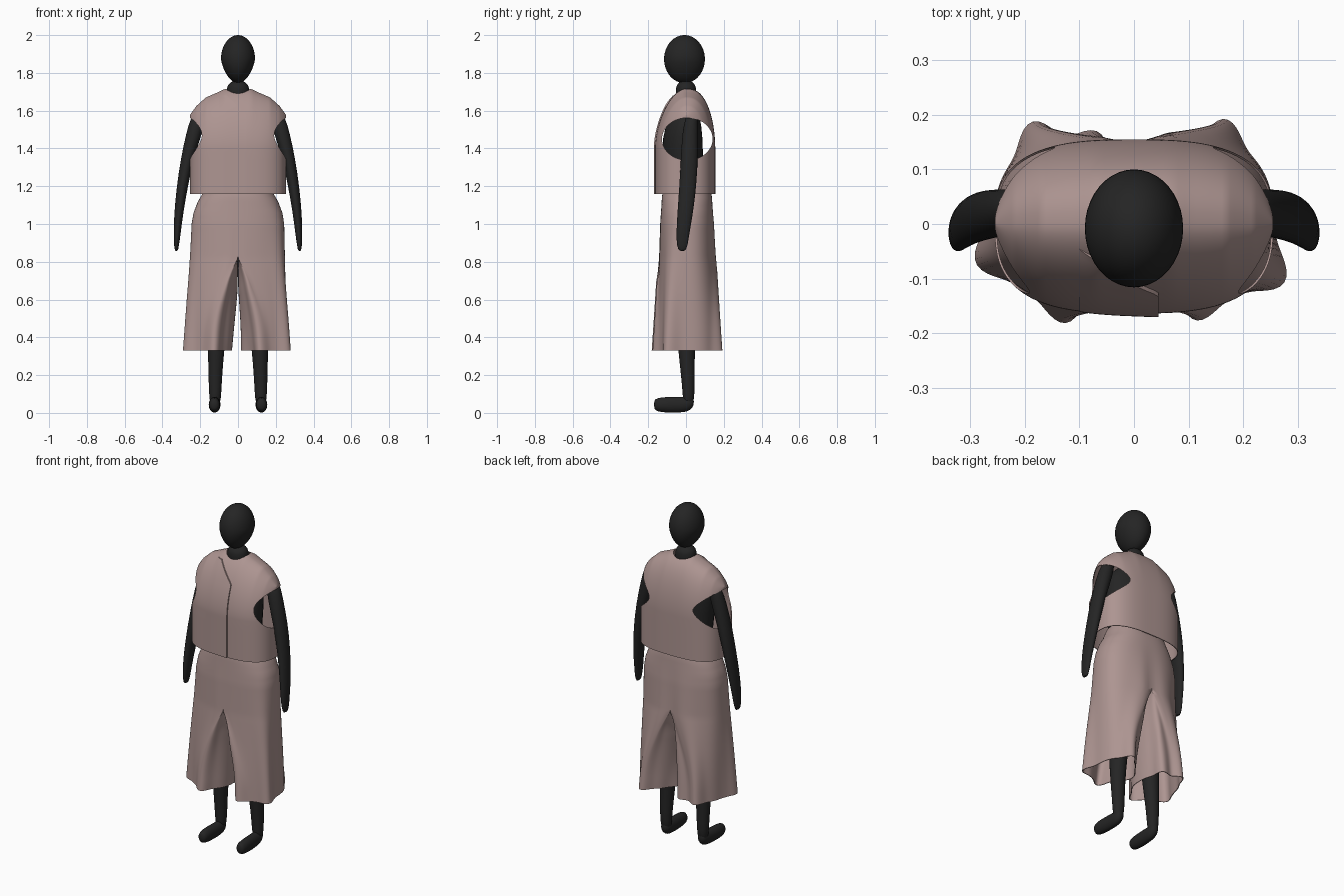
import bpy, bmesh
from math import sin, cos, pi, radians, copysign, exp

cube = bpy.data.objects.get("Cube")
if cube:
    bpy.data.objects.remove(cube)


def material(name, rgb):
    m = bpy.data.materials.new(name)
    m.use_nodes = True
    m.diffuse_color = (*rgb, 1)
    m.node_tree.nodes["Principled BSDF"].inputs["Base Color"].default_value = (*rgb, 1)
    return m


black = material("matte black", (0.018, 0.018, 0.018))
cloth = material("dusty rose cloth", (0.42, 0.30, 0.285))


def clamp(v):
    return max(0.0, min(1.0, v))


def interp(table, v):
    """Piecewise linear lookup in ascending (key, value) pairs."""
    for (a, p), (b, q) in zip(table, table[1:]):
        if v <= b:
            return p + (q - p) * clamp((v - a) / (b - a))
    return table[-1][1]


def select_only(*obs):
    bpy.ops.object.select_all(action="DESELECT")
    for ob in obs:
        ob.select_set(True)
    bpy.context.view_layer.objects.active = obs[0]


def smooth(ob, angle=60):
    select_only(ob)
    bpy.ops.object.shade_smooth_by_angle(angle=radians(angle))


def apply_modifiers(ob):
    select_only(ob)
    for mod in list(ob.modifiers):
        bpy.ops.object.modifier_apply(modifier=mod.name)


def loft(name, stacks, mat, caps=True, drop=None, angle=60):
    """Skin one or more stacks of closed rings into one smooth object."""
    bm = bmesh.new()
    for rings in stacks:
        rows = [[bm.verts.new(p) for p in ring] for ring in rings]
        n = len(rows[0])
        for lo, hi in zip(rows, rows[1:]):
            for i in range(n):
                j = (i + 1) % n
                bm.faces.new((lo[i], lo[j], hi[j], hi[i]))
        if caps:
            bm.faces.new(rows[0][::-1])
            bm.faces.new(rows[-1])
    if drop:
        gone = [f for f in bm.faces if all(drop(v.co) for v in f.verts)]
        bmesh.ops.delete(bm, geom=gone, context="FACES")
    bmesh.ops.remove_doubles(bm, verts=bm.verts, dist=0.0004)
    bmesh.ops.recalc_face_normals(bm, faces=bm.faces)
    mesh = bpy.data.meshes.new(name)
    bm.to_mesh(mesh)
    bm.free()
    ob = bpy.data.objects.new(name, mesh)
    bpy.context.collection.objects.link(ob)
    mesh.materials.append(mat)
    smooth(ob, angle)
    return ob


def limb(name, sections, side=1, along_y=False):
    """Rounded body part from (height, x, y, rx, ry) sections."""
    rings = []
    for h, x, d, rx, rd in sections:
        ring = []
        for k in range(16):
            a = 2 * pi * k / 16
            px, pd = side * (x + rx * cos(a)), d + rd * sin(a)
            ring.append((px, h, pd) if along_y else (px, pd, h))
        rings.append(ring)
    ob = loft(name, [rings], black)
    sub = ob.modifiers.new("round", "SUBSURF")
    sub.levels = sub.render_levels = 1


# Head: egg shape with a narrow chin
bpy.ops.mesh.primitive_uv_sphere_add(segments=40, ring_count=24, radius=1)
head = bpy.context.object
head.name = "head"
for v in head.data.vertices:
    x, y, z = v.co
    taper = 1 + 0.2 * min(z, 0)
    v.co = (0.09 * x * taper, -0.008 + 0.108 * y, 1.873 + 0.127 * z)
head.data.materials.append(black)
smooth(head)

# Torso and neck
limb("torso", [(0.76, 0, 0, 0.10, 0.07), (0.82, 0, 0, 0.15, 0.10), (1.0, 0, 0, 0.165, 0.11),
               (1.2, 0, -0.01, 0.145, 0.10), (1.4, 0, -0.02, 0.168, 0.114),
               (1.52, 0, -0.015, 0.175, 0.10), (1.58, 0, 0, 0.15, 0.07),
               (1.63, 0, 0.005, 0.08, 0.055), (1.69, 0, 0, 0.06, 0.055),
               (1.725, 0, 0, 0.06, 0.055), (1.742, 0, 0, 0.05, 0.045), (1.76, 0, 0, 0.025, 0.025)])

# Arms, legs and feet
for side, tag in ((1, "left"), (-1, "right")):
    limb(tag + "_arm", [(1.61, 0.195, 0.04, 0.015, 0.015), (1.57, 0.21, 0.03, 0.04, 0.034),
                        (1.48, 0.232, 0.022, 0.043, 0.043), (1.35, 0.268, 0.018, 0.035, 0.046),
                        (1.2, 0.295, 0.01, 0.03, 0.046), (1.05, 0.315, -0.005, 0.024, 0.042),
                        (0.95, 0.322, -0.017, 0.019, 0.035), (0.88, 0.326, -0.02, 0.013, 0.029),
                        (0.855, 0.326, -0.02, 0.007, 0.015)], side)
    limb(tag + "_leg", [(0.85, 0.09, 0, 0.07, 0.08), (0.6, 0.105, 0, 0.06, 0.065),
                        (0.33, 0.116, 0.002, 0.044, 0.044), (0.2, 0.12, 0.01, 0.037, 0.037),
                        (0.1, 0.121, 0.014, 0.033, 0.032), (0.04, 0.121, 0.012, 0.028, 0.027)], side)
    limb(tag + "_foot", [(-0.17, 0.125, 0.044, 0.016, 0.022), (-0.155, 0.125, 0.043, 0.029, 0.037),
                         (-0.1, 0.125, 0.043, 0.032, 0.043), (-0.03, 0.122, 0.043, 0.03, 0.042),
                         (0.01, 0.121, 0.047, 0.029, 0.041), (0.03, 0.121, 0.055, 0.024, 0.033),
                         (0.042, 0.121, 0.06, 0.012, 0.018)], side, along_y=True)

# Vest: boxy tube whose panels close along a sloping shoulder line
SHOULDER = [(0, 1.72), (0.07, 1.715), (0.1, 1.70), (0.17, 1.67), (0.22, 1.625), (0.26, 1.57)]
HEM, CHEST, HALF, POWER, COLS = 1.16, 1.40, 0.255, 0.7, 144


def panel_depth(h, front):
    """Distance of the front or back panel from the shoulder line."""
    return 0.164 * (1 - h ** 1.7) ** 0.57 if front else 0.155 * (1 - h ** 1.9) ** 0.4


def vest_point(a, level):
    cx, cy = cos(a), sin(a)
    x = HALF * copysign(abs(cx) ** POWER, cx)
    h = clamp(level)
    z = CHEST + (interp(SHOULDER, abs(x)) - CHEST) * h + (CHEST - HEM) * min(level, 0)
    return x, copysign(abs(cy) ** POWER, cy) * panel_depth(h, cy < 0), z


levels = [-1, -0.75, -0.5, -0.25] + [1 - (1 - k / 36) ** 1.5 for k in range(37)]
vest = loft("vest", [[[vest_point(2 * pi * (k + 0.5) / COLS, v) for k in range(COLS)]
                      for v in levels]], cloth, caps=False)
vest.modifiers.new("thickness", "SOLIDIFY").thickness = 0.004


def cutter(name, loc, rot, scale):
    bpy.ops.mesh.primitive_cylinder_add(vertices=48, radius=1, depth=1, location=loc, rotation=rot)
    ob = bpy.context.object
    ob.name = name
    ob.scale = scale
    ob.hide_render = True
    mod = vest.modifiers.new(name, "BOOLEAN")
    mod.operation, mod.solver, mod.object = "DIFFERENCE", "EXACT", ob
    return ob


# Armholes and neckline
cutters = [cutter("armhole_cutter", (0, 0.007, 1.45), (0, pi / 2, 0), (0.112, 0.134, 1)),
           cutter("neck_cutter", (0, 0.006, 1.72), (0, 0, 0), (0.066, 0.06, 0.2))]
apply_modifiers(vest)
smooth(vest, 40)
for ob in cutters:
    bpy.data.objects.remove(ob)


# Overlapping front flap, its edge turning diagonally to the neck
def flap_ring(z):
    edge = 0.045 - 1.05 * max(0, z - 1.58)
    outer, inner = [], []
    for k in range(13):
        s = k / 12
        x = -0.1 + (edge + 0.1) * s
        h = clamp((z - CHEST) / (interp(SHOULDER, abs(x)) - CHEST))
        y = -panel_depth(h, True) * (1 - (abs(x) / HALF) ** (2 / POWER)) ** (POWER / 2)
        outer.append((x, y - 0.001 - 0.006 * s, z))
        inner.append((x, y + 0.001, z))
    return outer + inner[::-1]


loft("vest_flap", [[flap_ring(HEM + 0.52 * k / 40) for k in range(41)]], cloth, angle=35)

# Wide trousers: half-body rings that part into two flared, folded legs
HIP = [(0.33, 0.262), (0.6, 0.256), (1.0, 0.245), (1.06, 0.235), (1.12, 0.212), (1.16, 0.188), (1.22, 0.165)]
DEPTH = [(0.33, 0.15), (0.8, 0.145), (1.0, 0.141), (1.15, 0.132), (1.22, 0.115)]


def trouser_point(a, z, side, gap, folds):
    ca, sa = cos(a), sin(a)
    t = clamp((0.82 - z) / 0.42)
    t = 1 - (1 - t) ** 2
    rx, ry = interp(HIP, z), interp(DEPTH, z)
    inner = 0.003 + gap * clamp((0.66 - z) / 0.33)
    half = (rx - inner) / 2
    x = (1 - t) * rx * max(0, ca) ** 0.8 + t * (inner + half + half * ca)
    y = ry * copysign(abs(sa) ** 0.85, sa)
    # Rounded folds that deepen towards the hem
    amp = clamp((1.12 - z) / 0.79) ** 1.2 * clamp(x / 0.06)
    wave = -0.006
    for angle in folds:
        d = (a - radians(angle) + pi) % (2 * pi) - pi
        wave += 0.044 * exp(-(d / 0.3) ** 2)
    return side * max(0, x + amp * wave * ca), 0.005 + y + amp * wave * sa, z


heights = [0.33 + 0.89 * k / 44 for k in range(45)]
legs = [[[trouser_point(2 * pi * k / 96, z, *spec) for k in range(96)] for z in heights]
        for spec in ((1, 0.042, (85, -33, -107, 180)), (-1, 0.026, (75, 122, -20, -98)))]
trousers = loft("trousers", legs, cloth, caps=False, drop=lambda c: abs(c.x) < 0.001)
trousers.modifiers.new("thickness", "SOLIDIFY").thickness = 0.004
apply_modifiers(trousers)
smooth(trousers, 50)
